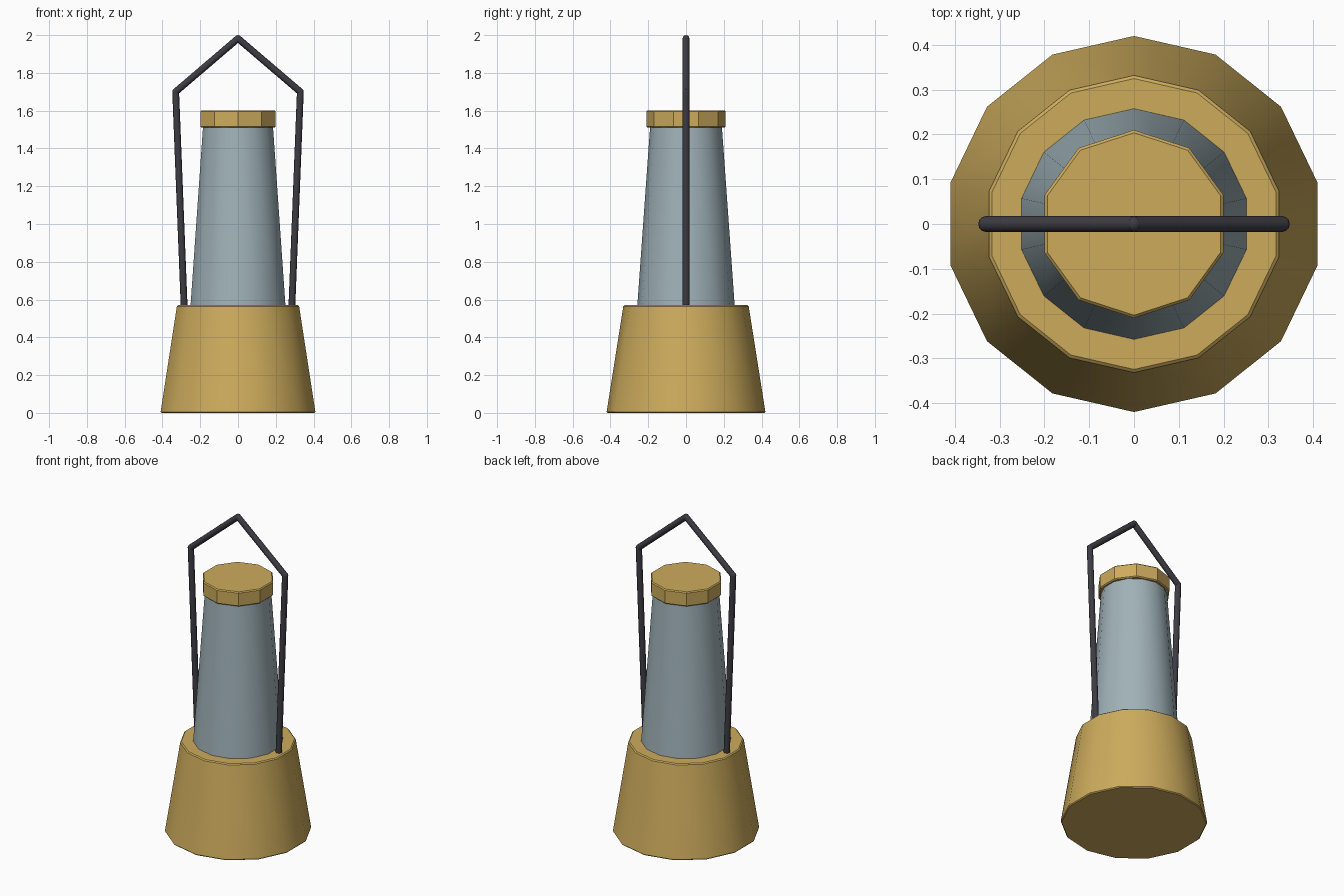
import bpy, bmesh, math
from mathutils import Vector, Matrix

if "Cube" in bpy.data.objects:
    bpy.data.objects.remove(bpy.data.objects["Cube"])


def material(name, color):
    m = bpy.data.materials.new(name)
    m.diffuse_color = (*color, 1)
    m.use_nodes = True
    m.node_tree.nodes["Principled BSDF"].inputs["Base Color"].default_value = m.diffuse_color
    return m


brass = material("brass", (0.61, 0.41, 0.108))
glass = material("grey blue glass", (0.35, 0.445, 0.48))
iron = material("dark iron", (0.047, 0.045, 0.056))


def finish(name, bm, mat, smooth_angle):
    mesh = bpy.data.meshes.new(name)
    bm.to_mesh(mesh)
    bm.free()
    mesh.materials.append(mat)
    ob = bpy.data.objects.new(name, mesh)
    bpy.context.collection.objects.link(ob)
    bpy.ops.object.select_all(action='DESELECT')
    ob.select_set(True)
    bpy.context.view_layer.objects.active = ob
    if smooth_angle:
        bpy.ops.object.shade_smooth_by_angle(angle=math.radians(smooth_angle))
    return ob


def tapered(name, sides, r_low, r_high, z_low, z_high, mat, bevel=0, smooth_angle=30):
    """Tapered prism with one corner pointing along +y."""
    bm = bmesh.new()
    place = Matrix.Translation((0, 0, (z_low + z_high) / 2)) @ Matrix.Rotation(math.pi / 2, 4, 'Z')
    bmesh.ops.create_cone(bm, cap_ends=True, segments=sides, radius1=r_low,
                          radius2=r_high, depth=z_high - z_low)
    # turn so that a corner lies exactly on +y
    v = bm.verts[:][0].co
    turn = Matrix.Rotation(-math.atan2(v.y, v.x), 4, 'Z')
    bmesh.ops.transform(bm, matrix=place @ turn, verts=bm.verts)
    if bevel:
        rims = [e for e in bm.edges if abs(e.verts[0].co.z - e.verts[1].co.z) < 1e-4]
        bmesh.ops.bevel(bm, geom=rims, offset=bevel, segments=1, affect='EDGES')
    return finish(name, bm, mat, smooth_angle)


# Lamp body
tapered("base", 14, 0.421, 0.331, 0.0, 0.57, brass, 0.006)
tapered("glass_chimney", 14, 0.258, 0.19, 0.565, 1.515, glass)
tapered("cap", 10, 0.21, 0.21, 1.51, 1.602, brass, 0.006, 0)

# Carrying handle: straight rods with rounded joints
ROD = 0.018
path = [Vector(p) for p in ((-0.285, 0, 0.56), (-0.33, 0, 1.70), (0, 0, 1.982),
                            (0.33, 0, 1.70), (0.285, 0, 0.56))]
bm = bmesh.new()
for a, b in zip(path, path[1:]):
    d = b - a
    m = Matrix.Translation((a + b) / 2) @ d.to_track_quat('Z', 'Y').to_matrix().to_4x4()
    bmesh.ops.create_cone(bm, cap_ends=True, segments=12, radius1=ROD, radius2=ROD,
                          depth=d.length, matrix=m)
for p in path[1:-1]:
    bmesh.ops.create_uvsphere(bm, u_segments=12, v_segments=8, radius=ROD,
                              matrix=Matrix.Translation(p))
finish("handle", bm, iron, 50)
